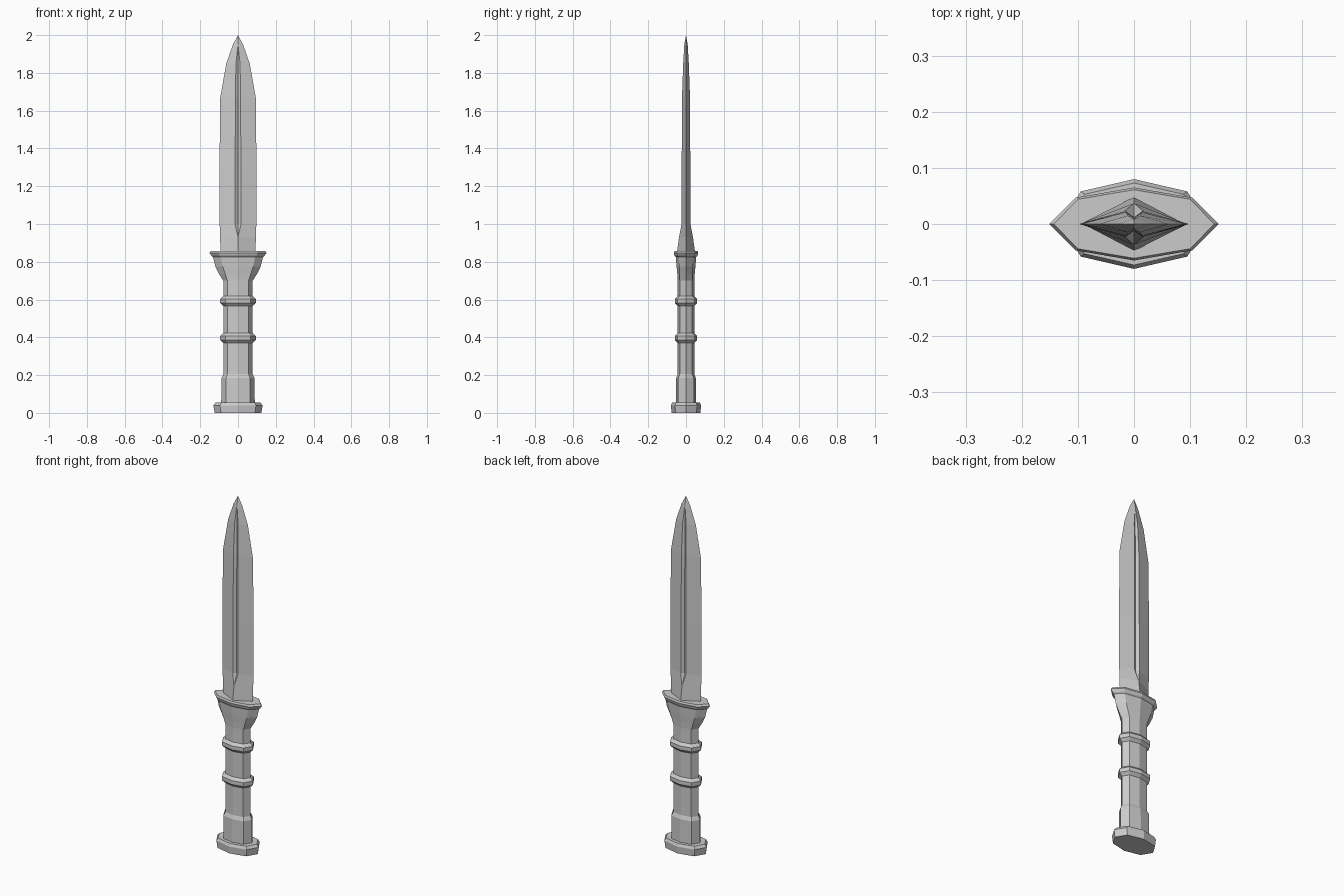
import bpy, bmesh

cube = bpy.data.objects.get("Cube")
if cube:
    bpy.data.objects.remove(cube, do_unlink=True)

steel = bpy.data.materials.new("grey_steel")
steel.use_nodes = True
steel.diffuse_color = (0.6, 0.6, 0.6, 1)
bsdf = steel.node_tree.nodes["Principled BSDF"]
bsdf.inputs["Base Color"].default_value = (0.6, 0.6, 0.6, 1)
bsdf.inputs["Roughness"].default_value = 0.6


def loft(name, rings):
    """Skin a stack of equal point rings, cap both ends, keep flat faces."""
    bm = bmesh.new()
    rows = [[bm.verts.new(p) for p in ring] for ring in rings]
    n = len(rows[0])
    for low, high in zip(rows, rows[1:]):
        for i in range(n):
            j = (i + 1) % n
            bm.faces.new((low[i], low[j], high[j], high[i]))
    bm.faces.new(rows[0][::-1])
    bm.faces.new(rows[-1])
    bmesh.ops.remove_doubles(bm, verts=bm.verts, dist=0.0001)
    bmesh.ops.recalc_face_normals(bm, faces=bm.faces)
    mesh = bpy.data.meshes.new(name)
    bm.to_mesh(mesh)
    bm.free()
    mesh.materials.append(steel)
    obj = bpy.data.objects.new(name, mesh)
    bpy.context.collection.objects.link(obj)
    return obj


def octagon(z, hx, mx, my, hy):
    """Flattened eight-sided section: side point, shoulder, front point."""
    return [(hx, 0, z), (mx, my, z), (0, hy, z), (-mx, my, z),
            (-hx, 0, z), (-mx, -my, z), (0, -hy, z), (mx, -my, z)]


def blade_section(z, w, y, g, depth):
    """Diamond section with a V groove of half width g on both faces."""
    side = y * (1 - g / w) if w else 0
    return [(w, 0, z), (g, side, z), (0, y - depth, z), (-g, side, z),
            (-w, 0, z), (-g, -side, z), (0, depth - y, z), (g, -side, z)]


# Pommel
loft("pommel", [octagon(*r) for r in (
    (0, 0.124, 0.09, 0.056, 0.076),
    (0.04, 0.13, 0.095, 0.058, 0.08),
    (0.055, 0.118, 0.088, 0.053, 0.073))])

# Grip with thicker lower section
loft("grip", [octagon(*r) for r in (
    (0.05, 0.089, 0.063, 0.042, 0.054),
    (0.185, 0.087, 0.063, 0.041, 0.052),
    (0.205, 0.078, 0.056, 0.033, 0.044),
    (0.72, 0.078, 0.056, 0.033, 0.044))])

# Raised grip collars
for name, z in (("lower_collar", 0.395), ("upper_collar", 0.592)):
    loft(name, [octagon(z + dz, 0.078 + d, 0.056 + d * 0.7, 0.033 + d * 0.8, 0.044 + d * 0.9)
                for dz, d in ((-0.026, 0), (-0.01, 0.016), (0.012, 0.016), (0.027, 0))])

# Flared guard with bevelled plate
loft("guard", [octagon(*r) for r in (
    (0.7, 0.078, 0.056, 0.033, 0.044),
    (0.735, 0.1, 0.067, 0.034, 0.046),
    (0.775, 0.12, 0.081, 0.036, 0.05),
    (0.825, 0.132, 0.09, 0.038, 0.054),
    (0.832, 0.14, 0.097, 0.043, 0.06),
    (0.847, 0.151, 0.104, 0.047, 0.065),
    (0.858, 0.143, 0.1, 0.044, 0.061))])

# Blade with central grooves
loft("blade", [blade_section(*r) for r in (
    (0.85, 0.092, 0.048, 0, 0),
    (0.93, 0.095, 0.037, 0, 0),
    (1.0, 0.097, 0.028, 0.016, 0.016),
    (1.3, 0.098, 0.027, 0.015, 0.015),
    (1.67, 0.094, 0.025, 0.014, 0.014),
    (1.85, 0.062, 0.018, 0.011, 0.009),
    (1.95, 0.027, 0.009, 0, 0),
    (2.0, 0, 0, 0, 0))])
